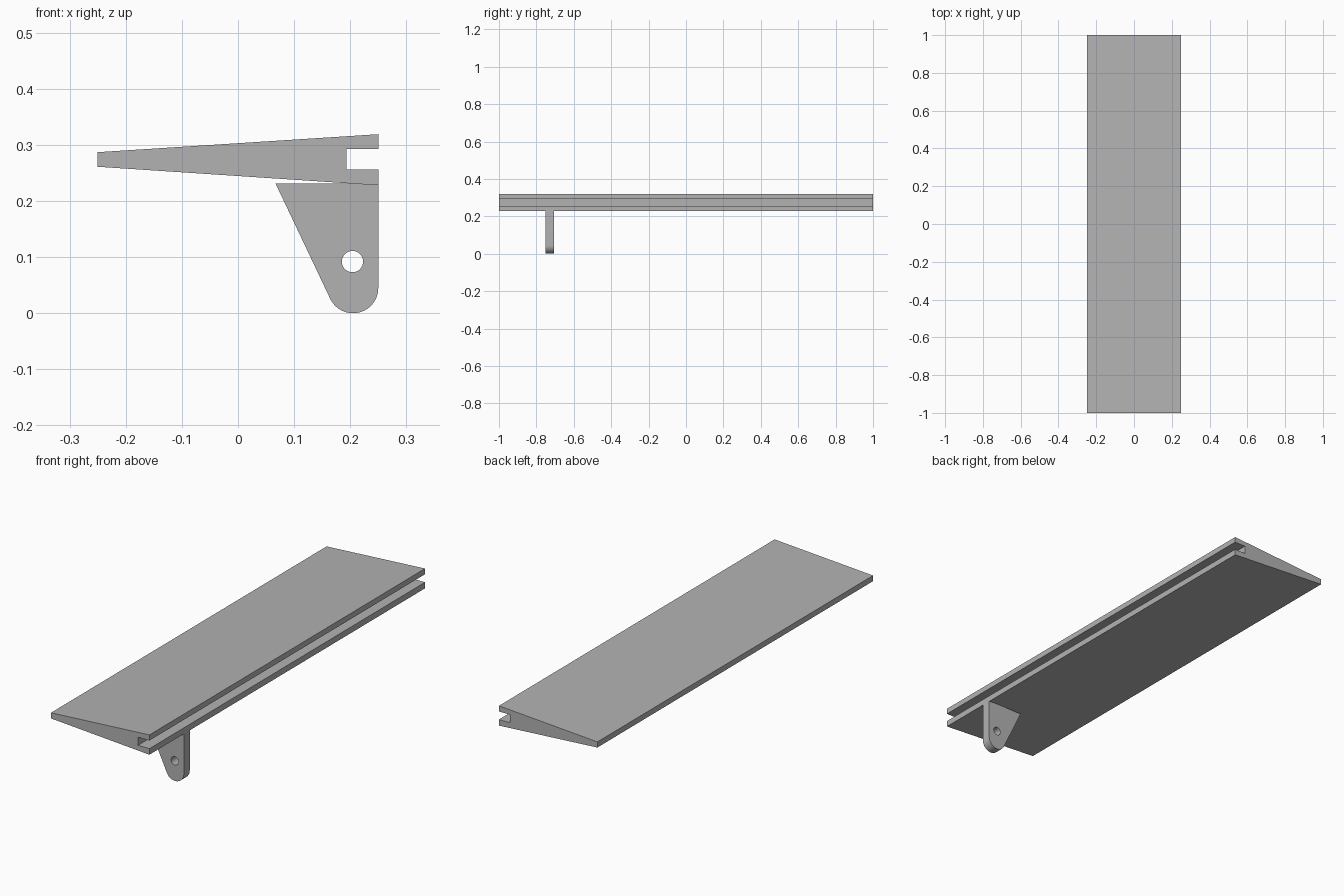
import bpy
import bmesh
from math import acos, atan2, cos, sin, hypot, radians, tau, pi
from mathutils import Vector

cube = bpy.data.objects.get("Cube")
if cube:
    bpy.data.objects.remove(cube, do_unlink=True)

grey = bpy.data.materials.new("plain grey")
grey.use_nodes = True
grey.diffuse_color = (0.45, 0.45, 0.45, 1)
grey.node_tree.nodes["Principled BSDF"].inputs["Base Color"].default_value = grey.diffuse_color


def arc(cx, cz, radius, start, end, steps):
    angles = [start + (end - start) * i / steps for i in range(steps + 1)]
    return [(cx + radius * cos(a), cz + radius * sin(a)) for a in angles]


def extrude_profile(name, loops, y_front, y_back):
    """Fill an xz outline (with optional holes) and extrude it along y."""
    bm = bmesh.new()
    edges = []
    for loop in loops:
        verts = [bm.verts.new((x, y_front, z)) for x, z in loop]
        edges += [bm.edges.new((v, verts[i - 1])) for i, v in enumerate(verts)]
    bmesh.ops.triangle_fill(bm, edges=edges, use_beauty=True, normal=Vector((0, -1, 0)))
    result = bmesh.ops.extrude_face_region(bm, geom=bm.faces[:], use_keep_orig=True)
    moved = [g for g in result["geom"] if isinstance(g, bmesh.types.BMVert)]
    bmesh.ops.translate(bm, verts=moved, vec=(0, y_back - y_front, 0))
    bmesh.ops.dissolve_limit(bm, angle_limit=radians(1), verts=bm.verts[:], edges=bm.edges[:])
    bmesh.ops.recalc_face_normals(bm, faces=bm.faces[:])
    mesh = bpy.data.meshes.new(name)
    bm.to_mesh(mesh)
    bm.free()
    mesh.materials.append(grey)
    obj = bpy.data.objects.new(name, mesh)
    bpy.context.collection.objects.link(obj)
    bpy.ops.object.select_all(action="DESELECT")
    obj.select_set(True)
    bpy.context.view_layer.objects.active = obj
    bpy.ops.object.shade_smooth_by_angle(angle=radians(25))
    return obj


# Tapered panel with a slot along its thick edge
HALF_WIDTH = 0.25
SLOT_X = 0.193
panel = [
    (-HALF_WIDTH, 0.261), (HALF_WIDTH, 0.228),
    (HALF_WIDTH, 0.256), (SLOT_X, 0.256),
    (SLOT_X, 0.293), (HALF_WIDTH, 0.293),
    (HALF_WIDTH, 0.319), (-HALF_WIDTH, 0.287),
]
extrude_profile("tapered_panel", [panel], -1, 1)

# Control lug: sloped side runs tangent into the rounded tip
TIP_R = 0.045
tip_x = HALF_WIDTH - TIP_R
corner_x, top_z = 0.067, 0.231
dx, dz = corner_x - tip_x, top_z - TIP_R
tangent = atan2(dz, dx) + acos(TIP_R / hypot(dx, dz))
lug = [(HALF_WIDTH, top_z), (corner_x, top_z)] + arc(tip_x, TIP_R, TIP_R, tangent, tau, 24)
hole = arc(tip_x - 0.001, 0.092, 0.019, 0, tau, 32)[:-1]
extrude_profile("control_lug", [lug, hole], -0.75, -0.707)
